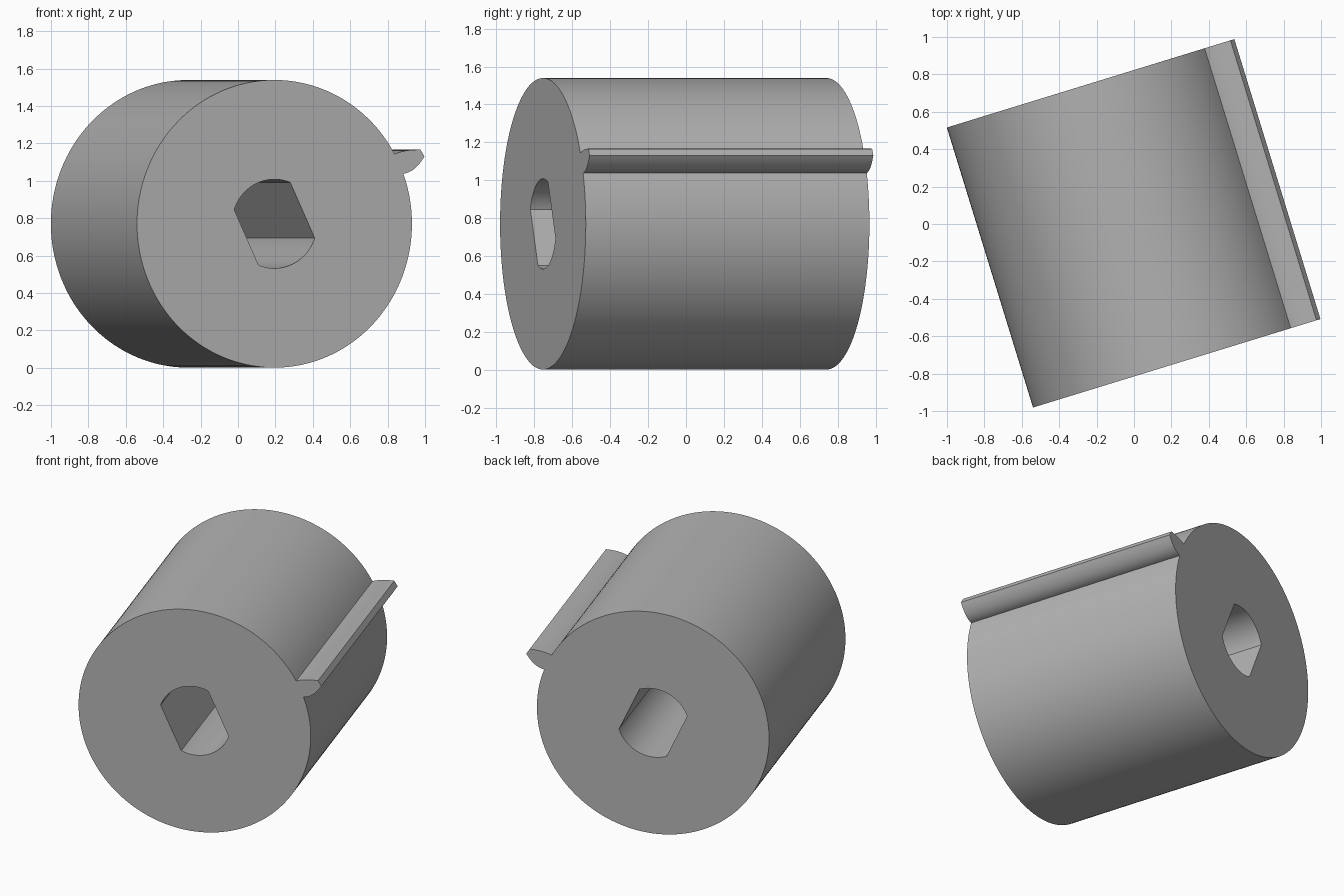
import bpy, bmesh, math
from mathutils import Vector

if "Cube" in bpy.data.objects:
    bpy.data.objects.remove(bpy.data.objects["Cube"], do_unlink=True)

RADIUS, LENGTH, HOLE = 0.769, 1.566, 0.238
TURN = math.radians(17.1)
across = Vector((math.cos(TURN), math.sin(TURN), 0))
axis = Vector((-math.sin(TURN), math.cos(TURN), 0))
up = Vector((0, 0, 1))
front = Vector((0.195, -0.755, 0.77))


def arc(radius, start, end, steps):
    """Points on a circle, angles in degrees, both ends included."""
    angles = [math.radians(start + (end - start) * i / steps) for i in range(steps + 1)]
    return [Vector((radius * math.cos(a), radius * math.sin(a))) for a in angles]


def bend(a, ctrl, b, steps=10):
    """Quadratic curve between two profile points."""
    a, ctrl, b = Vector(a), Vector(ctrl), Vector(b)
    ts = [i / steps for i in range(steps + 1)]
    return [a * (1 - t) ** 2 + ctrl * 2 * t * (1 - t) + b * t * t for t in ts]


# Outline: round barrel, then the small hooked ridge on its side
barrel = arc(RADIUS, 29, 360 + 20.4, 160)
ridge_under = bend(barrel[-1], (0.79, 0.277), (0.839, 0.361))
ridge_top = bend((0.817, 0.396), (0.73, 0.398), barrel[0])
outline = barrel + ridge_under[1:] + ridge_top[:-1]

# Bore: circle cut by two parallel flats
FLAT, HALF = 24.7, 43.4
bore = arc(HOLE, FLAT + HALF, FLAT + 180 - HALF, 32)
bore += arc(HOLE, FLAT + 180 + HALF, FLAT + 360 - HALF, 32)

# Fill the profile around the bore and extrude it along the axis
bm = bmesh.new()
edges = []
for loop in (outline, bore):
    verts = [bm.verts.new(front + across * p.x + up * p.y) for p in loop]
    edges += [bm.edges.new((v, verts[i - 1])) for i, v in enumerate(verts)]
bmesh.ops.triangle_fill(bm, edges=edges, use_beauty=True)
result = bmesh.ops.extrude_face_region(bm, geom=bm.faces[:], use_keep_orig=True)
moved = [g for g in result["geom"] if isinstance(g, bmesh.types.BMVert)]
bmesh.ops.translate(bm, verts=moved, vec=axis * LENGTH)
bmesh.ops.recalc_face_normals(bm, faces=bm.faces[:])
mesh = bpy.data.meshes.new("barrel_with_ridge")
bm.to_mesh(mesh)
bm.free()

# Plain grey material
grey = bpy.data.materials.new("plain_grey")
grey.use_nodes = True
colour = (0.45, 0.45, 0.45, 1)
grey.diffuse_color = colour
grey.node_tree.nodes["Principled BSDF"].inputs["Base Color"].default_value = colour
mesh.materials.append(grey)

obj = bpy.data.objects.new("barrel_with_ridge", mesh)
bpy.context.collection.objects.link(obj)
bpy.ops.object.select_all(action="DESELECT")
obj.select_set(True)
bpy.context.view_layer.objects.active = obj
bpy.ops.object.shade_smooth_by_angle(angle=math.radians(25))
